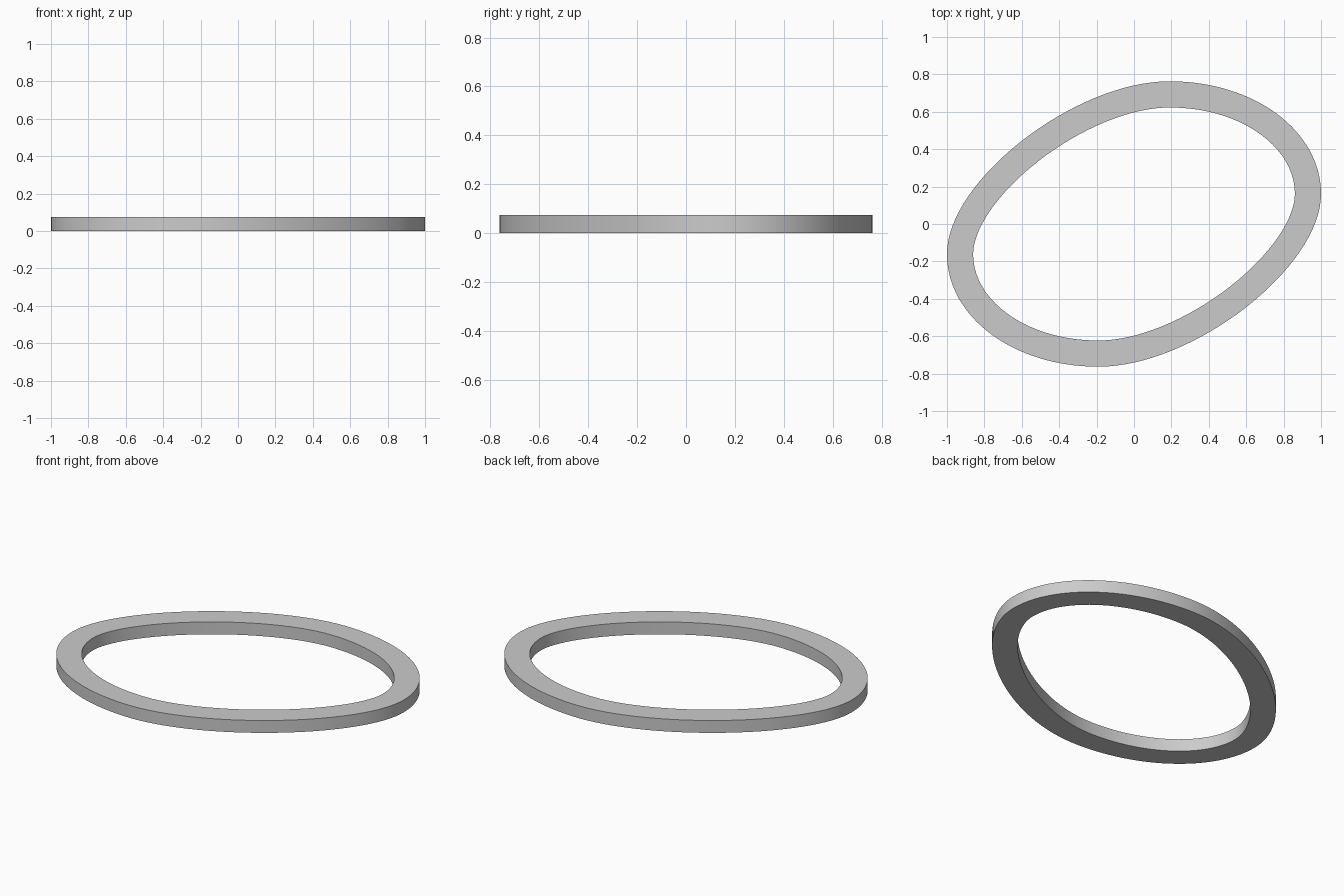
import bpy, bmesh
from mathutils import Vector

if "Cube" in bpy.data.objects:
    bpy.data.objects.remove(bpy.data.objects["Cube"])

H, WIDTH, N = 0.075, 0.14, 32
E, T = Vector((1.0, 0.16)), Vector((0.19, 0.763))   # right-most and top-most points

def quarter(p, q, k, horizontal_first):
    """Cubic arc sampled as (point, outward normal), handles parallel to the axes."""
    corner = Vector((q.x, p.y)) if horizontal_first else Vector((p.x, q.y))
    a, b = p.lerp(corner, k), q.lerp(corner, k)
    out = []
    for i in range(N):
        t = i / N
        s = 1 - t
        pt = s**3 * p + 3*s*s*t * a + 3*s*t*t * b + t**3 * q
        d = (s*s * (a - p) + 2*s*t * (b - a) + t*t * (q - b)).normalized()
        out.append((pt, Vector((d.y, -d.x))))
    return out

# Slanted oval outline: tight tip arc, flatter side arc, then the same turned 180 degrees
half = quarter(E, T, 0.56, False) + quarter(T, -E, 0.425, True)
loop = half + [(-p, -n) for p, n in half]

# Flat band with constant width
bm = bmesh.new()
rings = []
for inset, z in ((0, 0), (0, H), (WIDTH, H), (WIDTH, 0)):
    rings.append([bm.verts.new((*(p - n * inset), z)) for p, n in loop])
for r in range(4):
    lo, hi = rings[r], rings[(r + 1) % 4]
    for i in range(len(loop)):
        j = (i + 1) % len(loop)
        bm.faces.new((lo[i], lo[j], hi[j], hi[i]))
bmesh.ops.recalc_face_normals(bm, faces=bm.faces)
mesh = bpy.data.meshes.new("oval_ring")
bm.to_mesh(mesh)
bm.free()
ring = bpy.data.objects.new("oval_ring", mesh)
bpy.context.collection.objects.link(ring)
bpy.context.view_layer.objects.active = ring
ring.select_set(True)
bpy.ops.object.shade_smooth_by_angle()
